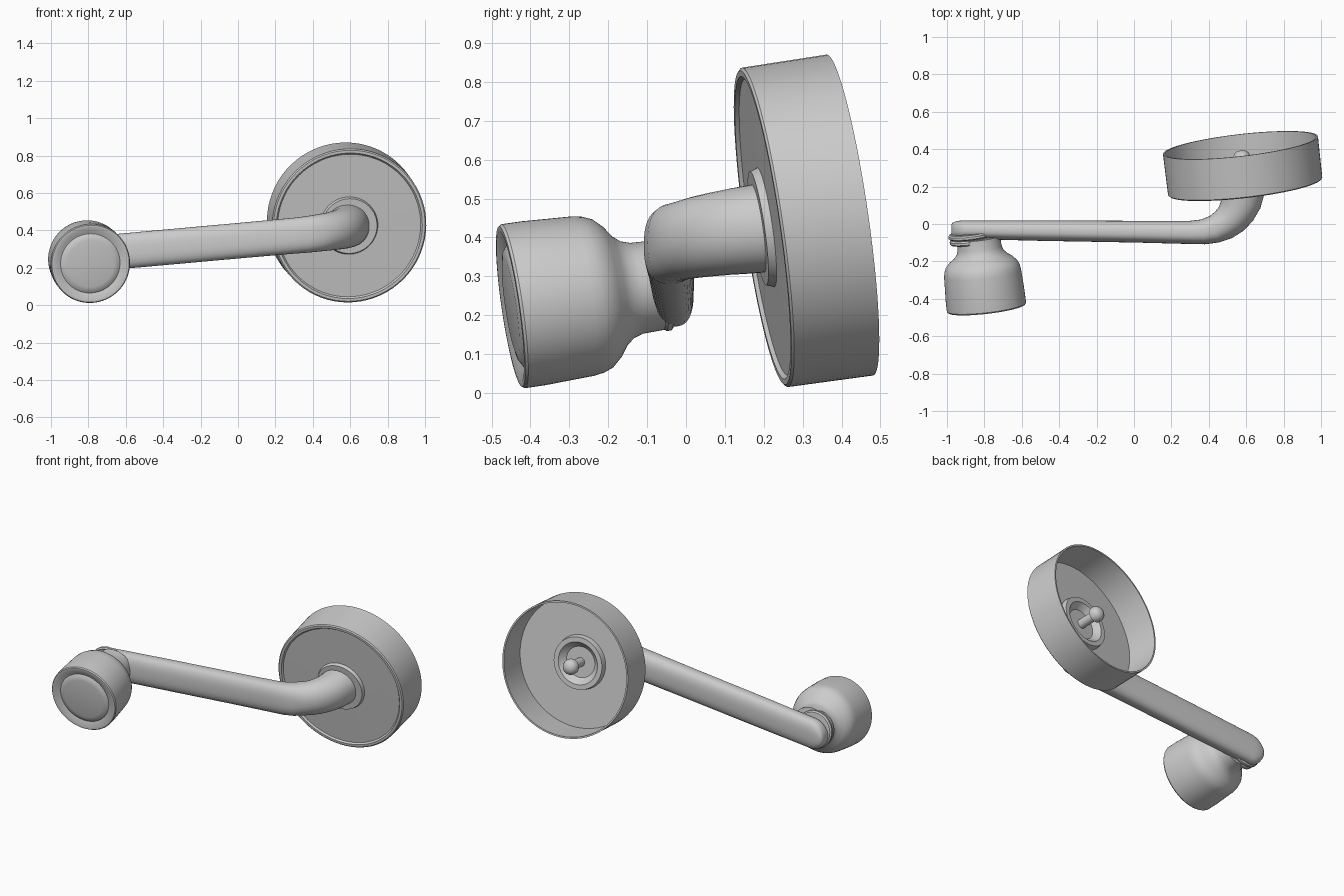
import bpy, bmesh, math
from mathutils import Vector, Matrix

if "Cube" in bpy.data.objects:
    bpy.data.objects.remove(bpy.data.objects["Cube"])

AXIS = Vector((-0.115, 1, 0.145)).normalized()   # shared tilt of knob and cup


def finish(name, bm, angle=35):
    bmesh.ops.recalc_face_normals(bm, faces=bm.faces)
    me = bpy.data.meshes.new(name)
    bm.to_mesh(me)
    bm.free()
    ob = bpy.data.objects.new(name, me)
    bpy.context.collection.objects.link(ob)
    bpy.ops.object.select_all(action='DESELECT')
    ob.select_set(True)
    bpy.context.view_layer.objects.active = ob
    bpy.ops.object.shade_smooth_by_angle(angle=math.radians(angle))
    return ob


def lathe(name, origin, profile, axis=AXIS, steps=72):
    """Revolve (radius, distance along axis) points about a tilted axis."""
    bm = bmesh.new()
    rot = Matrix.Translation(origin) @ axis.to_track_quat('Z', 'Y').to_matrix().to_4x4()
    vs = [bm.verts.new((r, 0, s)) for r, s in profile]
    es = [bm.edges.new(p) for p in zip(vs, vs[1:])]
    bmesh.ops.spin(bm, geom=vs + es, cent=(0, 0, 0), axis=(0, 0, 1),
                   angle=math.tau, steps=steps, use_duplicate=False)
    bmesh.ops.remove_doubles(bm, verts=bm.verts, dist=1e-5)
    bm.transform(rot)
    return finish(name, bm)


def loft(name, sections, sides=40, power=2.6):
    """Skin rounded cross-sections: x, y, z, heading, half width, half height."""
    bm = bmesh.new()
    rings = []
    for x, y, z, deg, w, h in sections:
        a = math.radians(deg)
        side = Vector((-math.sin(a), math.cos(a), 0))
        p = 2 / (power if deg < 30 else 2.1)
        ring = []
        for i in range(sides):
            t = math.tau * i / sides
            c, s = math.cos(t), math.sin(t)
            u = math.copysign(abs(c) ** p, c) * w
            v = math.copysign(abs(s) ** p, s) * h
            ring.append(bm.verts.new(Vector((x, y, z)) + side * u + Vector((0, 0, v))))
        rings.append(ring)
    for r0, r1 in zip(rings, rings[1:]):
        for i in range(sides):
            j = (i + 1) % sides
            bm.faces.new((r0[i], r0[j], r1[j], r1[i]))
    bm.faces.new(rings[0])
    bm.faces.new(rings[-1])
    return finish(name, bm, 40)


# Crank arm: rounded tip, straight flattened bar, bend into the cup
slope = 0.09
tip = []
for k in range(1, 10):
    t = math.radians(10 * k)
    x = -0.885 - 0.093 * math.cos(t)
    tip.append((x, -0.03, 0.265 + slope * (x + 0.885), 0,
                0.05 * math.sin(t) ** 0.35, 0.094 * math.sin(t)))
bar = [(-0.5, -0.035, 0.30, 0, 0.055, 0.095),
       (0.0, -0.041, 0.345, 0, 0.058, 0.095),
       (0.3, -0.045, 0.372, 2, 0.062, 0.096)]
bend = [(0.37, -0.042, 0.379, 8, 0.067, 0.098),
        (0.43, -0.028, 0.387, 20, 0.075, 0.1),
        (0.48, -0.004, 0.394, 33, 0.084, 0.102),
        (0.52, 0.028, 0.401, 46, 0.092, 0.105),
        (0.55, 0.068, 0.408, 60, 0.1, 0.108),
        (0.572, 0.115, 0.415, 74, 0.108, 0.111),
        (0.582, 0.165, 0.421, 86, 0.114, 0.114),
        (0.588, 0.215, 0.428, 95, 0.118, 0.117)]
loft("crank_arm", tip + bar + bend)

# Knob with stepped face, rounded shoulder and neck
lathe("knob", (-0.788, -0.452, 0.222), [
    (0, 0), (0.125, 0.001), (0.145, 0.005), (0.16, 0.015), (0.168, 0.013),
    (0.195, 0), (0.208, 0.001), (0.213, 0.008), (0.213, 0.06), (0.207, 0.19),
    (0.203, 0.215), (0.193, 0.24), (0.17, 0.265), (0.142, 0.285),
    (0.126, 0.305), (0.118, 0.33), (0.116, 0.385), (0, 0.385)])

# Collars between the knob neck and the arm tip
for i, (s, r) in enumerate([(0.355, 0.112), (0.385, 0.116)]):
    lathe(f"collar_{i + 1}", Vector((-0.832, -0.452, 0.218)) + AXIS * s, [
        (0, 0), (r - 0.008, 0), (r, 0.007), (r, 0.019), (r - 0.008, 0.027), (0, 0.027)])

# Open-backed cup: front face, rim, inner floor and central socket
lathe("cup", (0.595, 0.197, 0.425), [
    (0, -0.008), (0.135, -0.012), (0.148, -0.012), (0.155, 0.008),
    (0.385, 0.010), (0.393, 0.0), (0.408, 0.0), (0.415, 0.006), (0.417, 0.228),
    (0.407, 0.228), (0.402, 0.035), (0.166, 0.035), (0.16, 0.07),
    (0.13, 0.07), (0.118, 0.055), (0.095, 0.036), (0, 0.036)])

# Screw post in the socket with a domed head
lathe("screw", (0.595, 0.197, 0.425), [
    (0, 0.03), (0.028, 0.03), (0.028, 0.14), (0.046, 0.142), (0.047, 0.165),
    (0.04, 0.182), (0.024, 0.195), (0, 0.2)], steps=32)
